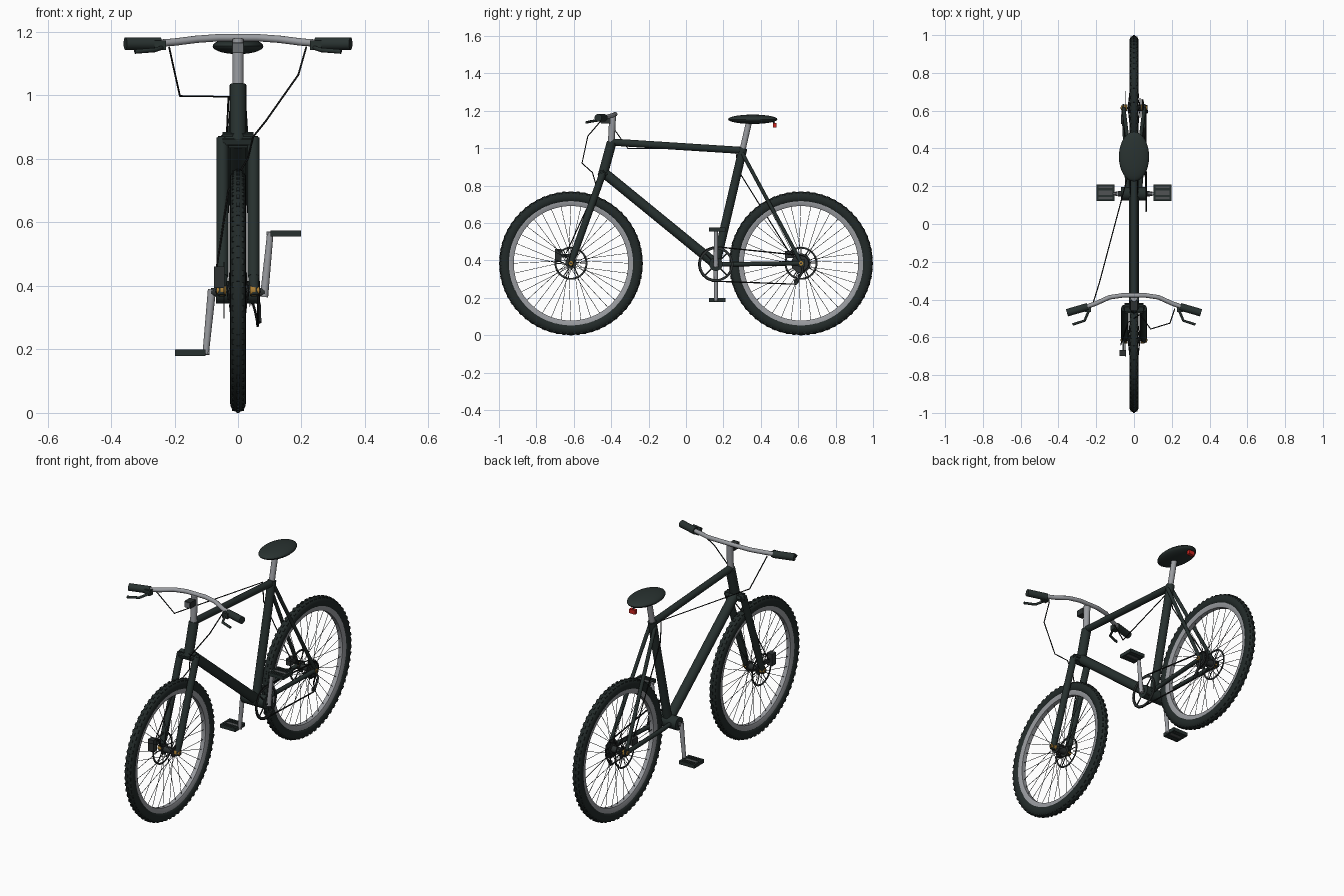
import bpy, bmesh, math
from mathutils import Vector, Matrix

if "Cube" in bpy.data.objects:
    bpy.data.objects.remove(bpy.data.objects["Cube"])


def material(name, rgb):
    m = bpy.data.materials.new(name)
    m.diffuse_color = (*rgb, 1)
    m.use_nodes = True
    m.node_tree.nodes["Principled BSDF"].inputs["Base Color"].default_value = m.diffuse_color
    return m


FRAME = material("frame dark green grey", (0.020, 0.030, 0.028))
RUBBER = material("tyre black", (0.016, 0.023, 0.022))
GRIP = material("grip charcoal", (0.022, 0.032, 0.030))
SILVER = material("silver metal", (0.32, 0.33, 0.35))
STEEL = material("dark steel", (0.026, 0.031, 0.031))
PEDAL = material("pedal grey", (0.08, 0.085, 0.087))
LENS = material("lamp lens grey", (0.15, 0.16, 0.17))
CABLE = material("cable black", (0.008, 0.009, 0.009))
GOLD = material("brass", (0.40, 0.21, 0.035))
RED = material("red reflector", (0.6, 0.018, 0.014))


def finish(bm, name, mat, smooth=True):
    bmesh.ops.recalc_face_normals(bm, faces=bm.faces)
    me = bpy.data.meshes.new(name)
    bm.to_mesh(me)
    bm.free()
    me.materials.append(mat)
    ob = bpy.data.objects.new(name, me)
    bpy.context.collection.objects.link(ob)
    if smooth:
        bpy.ops.object.select_all(action='DESELECT')
        ob.select_set(True)
        bpy.context.view_layer.objects.active = ob
        bpy.ops.object.shade_smooth_by_angle(angle=math.radians(40))
    return ob


def add_rod(bm, a, b, r1, r2=None, seg=16):
    a, b = Vector(a), Vector(b)
    d = b - a
    mat = Matrix.Translation((a + b) / 2) @ d.to_track_quat('Z', 'Y').to_matrix().to_4x4()
    bmesh.ops.create_cone(bm, cap_ends=True, segments=seg, radius1=r1,
                          radius2=r1 if r2 is None else r2, depth=d.length, matrix=mat)


def add_box(bm, c, size, rot=Matrix()):
    mat = Matrix.Translation(c) @ rot @ Matrix.Diagonal((*size, 1))
    bmesh.ops.create_cube(bm, size=1, matrix=mat)


def rod(name, mat, a, b, r1, r2=None, seg=16):
    bm = bmesh.new()
    add_rod(bm, a, b, r1, r2, seg)
    return finish(bm, name, mat)


def box(name, mat, c, size, rot=Matrix()):
    bm = bmesh.new()
    add_box(bm, c, size, rot)
    return finish(bm, name, mat, False)


def wire(name, mat, pts, r, res=2, closed=False):
    cu = bpy.data.curves.new(name, 'CURVE')
    cu.dimensions = '3D'
    cu.bevel_depth, cu.bevel_resolution, cu.use_fill_caps = r, res, True
    sp = cu.splines.new('POLY')
    sp.points.add(len(pts) - 1)
    for p, co in zip(sp.points, pts):
        p.co = (*co, 1)
    sp.use_cyclic_u = closed
    cu.materials.append(mat)
    ob = bpy.data.objects.new(name, cu)
    bpy.context.collection.objects.link(ob)
    bpy.ops.object.select_all(action='DESELECT')
    ob.select_set(True)
    bpy.context.view_layer.objects.active = ob
    bpy.ops.object.convert(target='MESH')
    bpy.ops.object.shade_smooth_by_angle(angle=math.radians(50))


def lathe(name, mat, c, profile, seg=64):
    """Revolve a closed (x, radius) profile around the x axis through c."""
    bm = bmesh.new()
    rings = []
    for i in range(seg):
        t = 2 * math.pi * i / seg
        rings.append([bm.verts.new((c[0] + x, c[1] + r * math.cos(t), c[2] + r * math.sin(t)))
                      for x, r in profile])
    n = len(profile)
    for i in range(seg):
        p, q = rings[i], rings[(i + 1) % seg]
        for j in range(n):
            bm.faces.new((p[j], p[(j + 1) % n], q[(j + 1) % n], q[j]))
    return finish(bm, name, mat)


def ring(name, mat, c, r_out, r_in, w, seg=48):
    return lathe(name, mat, c, [(-w, r_in), (-w, r_out), (w, r_out), (w, r_in)], seg)


def on_wheel(c, r, t, x=0.0):
    return Vector((c[0] + x, c[1] + r * math.cos(t), c[2] + r * math.sin(t)))


def wheel(side, c):
    # tyre with tread knobs
    tyre = [(0.025 * math.cos(a), 0.353 + 0.030 * math.sin(a))
            for a in [2 * math.pi * k / 16 for k in range(16)]]
    lathe(side + "_tyre", RUBBER, c, tyre, 72)
    bm = bmesh.new()
    for i in range(64):
        t = 2 * math.pi * i / 64
        for x, r, tt in ((0, 0.381, t), (0.014, 0.375, t + 0.05), (-0.014, 0.375, t + 0.05)):
            add_box(bm, on_wheel(c, r, tt, x), (0.010, 0.016, 0.008),
                    Matrix.Rotation(tt - math.pi / 2, 4, 'X'))
    finish(bm, side + "_tread", RUBBER, False)
    # rim
    lathe(side + "_rim", SILVER, c, [(-0.018, 0.336), (0.018, 0.336), (0.018, 0.322),
                                     (0.012, 0.306), (-0.012, 0.306), (-0.018, 0.322)], 72)
    # spokes, crossing from alternate hub flanges
    bm = bmesh.new()
    for i in range(36):
        t = 2 * math.pi * i / 36
        lean = 0.6 if i % 4 < 2 else -0.6
        add_rod(bm, on_wheel(c, 0.024, t + lean, 0.03 if i % 2 else -0.03),
                on_wheel(c, 0.31, t), 0.0013, seg=5)
    finish(bm, side + "_spokes", STEEL)
    # hub, flanges, axle and brass nuts
    cx = Vector(c)
    X = Vector((1, 0, 0))
    rod(side + "_hub", STEEL, cx - X * 0.035, cx + X * 0.035, 0.018)
    for s in (-1, 1):
        rod(side + "_hub_flange", STEEL, cx + X * s * 0.028, cx + X * s * 0.033, 0.03)
        rod(side + "_axle_nut", GOLD, cx + X * s * 0.038, cx + X * s * 0.055, 0.0165, seg=12)
        rod(side + "_axle_cap", GOLD, cx + X * s * 0.055, cx + X * s * 0.068, 0.012, seg=12)
    rod(side + "_axle", STEEL, cx - X * 0.072, cx + X * 0.072, 0.005)
    # brake disc on the left
    d = cx - X * 0.044
    ring(side + "_brake_disc", STEEL, d, 0.088, 0.078, 0.0015)
    bm = bmesh.new()
    for i in range(6):
        t = math.pi * i / 3
        add_rod(bm, on_wheel(d, 0.012, t + 0.5), on_wheel(d, 0.08, t), 0.0025, seg=6)
    finish(bm, side + "_disc_arms", STEEL)


F, R, BB = (0, -0.615, 0.385), (0, 0.615, 0.385), (0, 0.16, 0.38)
wheel("front", F)
wheel("rear", R)

# frame tubes
rod("head_tube", FRAME, (0, -0.447, 0.85), (0, -0.397, 1.033), 0.026, seg=20)
rod("top_tube", FRAME, (0, -0.40, 1.033), (0, 0.305, 0.988), 0.019)
rod("down_tube", FRAME, (0, -0.44, 0.87), BB, 0.027)
rod("seat_tube", FRAME, BB, (0, 0.305, 1.0), 0.023)
rod("bottom_bracket", FRAME, (-0.070, 0.16, 0.38), (0.070, 0.16, 0.38), 0.036, seg=20)
for s in (-1, 1):
    rod("seat_stay", FRAME, (s * 0.016, 0.30, 0.975), (s * 0.055, 0.615, 0.39), 0.010)
    wire("chain_stay", FRAME, [(s * 0.03, 0.16, 0.38), (s * 0.038, 0.26, 0.38),
                               (s * 0.055, 0.62, 0.385)], 0.012)
    box("rear_dropout", FRAME, (s * 0.058, 0.617, 0.387), (0.008, 0.036, 0.036))
    # fork leg and its foot
    rod("fork_leg", FRAME, (s * 0.049, -0.445, 0.865), (s * 0.049, -0.60, 0.43), 0.019)
    rod("fork_foot", FRAME, (s * 0.049, -0.595, 0.445), (s * 0.052, -0.620, 0.37), 0.019, 0.013)
tilt = Matrix.Rotation(math.radians(15), 4, 'X')
bm = bmesh.new()
add_box(bm, (0, -0.445, 0.86), (0.126, 0.052, 0.046), tilt)
bmesh.ops.bevel(bm, geom=bm.edges[:], offset=0.014, segments=3, affect='EDGES')
finish(bm, "fork_crown", FRAME)

# seat post, saddle and red reflector
rod("seat_post", SILVER, (0, 0.30, 0.98), (0, 0.338, 1.145), 0.016)
bm = bmesh.new()
bmesh.ops.create_uvsphere(bm, u_segments=32, v_segments=14, radius=1,
                          matrix=Matrix.Translation((0, 0.357, 1.155)) @ Matrix.Diagonal((0.08, 0.132, 0.025, 1)))
finish(bm, "saddle", GRIP)
box("reflector", RED, (0, 0.474, 1.122), (0.036, 0.020, 0.024))
rod("reflector_bracket", GRIP, (0, 0.464, 1.15), (0, 0.472, 1.132), 0.005, seg=8)

# stem, handlebar, lamp
rod("stem", SILVER, (0, -0.40, 1.02), (0, -0.392, 1.178), 0.018)
wire("handlebar", SILVER, [(-0.27, -0.445, 1.163), (-0.20, -0.42, 1.168), (-0.13, -0.388, 1.177),
                           (-0.06, -0.378, 1.182), (0.06, -0.378, 1.182), (0.13, -0.388, 1.177),
                           (0.20, -0.42, 1.168), (0.27, -0.445, 1.163)], 0.012, 3)
box("front_lamp", STEEL, (0, -0.430, 1.150), (0.038, 0.05, 0.034))
box("lamp_lens", LENS, (0, -0.455, 1.150), (0.032, 0.004, 0.028))
for s in (-1, 1):
    rod("grip", GRIP, (s * 0.245, -0.438, 1.163), (s * 0.355, -0.470, 1.163), 0.020)
    box("lever_clamp", GRIP, (s * 0.245, -0.452, 1.158), (0.035, 0.03, 0.03))
    wire("brake_lever", GRIP, [(s * 0.235, -0.45, 1.152), (s * 0.262, -0.512, 1.143),
                               (s * 0.325, -0.532, 1.138)], 0.007)

# brake cables
wire("front_brake_cable", CABLE, [(0.215, -0.45, 1.152), (0.19, -0.525, 1.065), (0.088, -0.556, 0.92),
                                  (0.048, -0.50, 0.87), (0.03, -0.48, 0.80), (-0.03, -0.52, 0.70),
                                  (-0.07, -0.64, 0.44)], 0.003)
wire("rear_brake_cable", CABLE, [(-0.217, -0.42, 1.152), (-0.183, -0.31, 0.998), (-0.03, 0.265, 0.996),
                                 (-0.035, 0.28, 0.88), (-0.056, 0.56, 0.43)], 0.003)

# brake calipers
box("front_caliper", STEEL, (-0.059, -0.683, 0.427), (0.034, 0.034, 0.068))
box("front_caliper_mount", STEEL, (-0.056, -0.645, 0.425), (0.012, 0.06, 0.02))
box("rear_caliper", STEEL, (-0.055, 0.555, 0.432), (0.03, 0.05, 0.035))

# chainring with small spider
ring("chainring", STEEL, (0.064, 0.16, 0.38), 0.093, 0.080, 0.003)
bm = bmesh.new()
for i in range(4):
    t = i * math.pi / 2 + math.pi / 4
    add_rod(bm, on_wheel((0.064, 0.16, 0.38), 0.01, t), on_wheel((0.064, 0.16, 0.38), 0.083, t), 0.0035, seg=6)
finish(bm, "chainring_arms", STEEL)

# stepped rear sprockets
for k in range(4):
    x = 0.034 + k * 0.005
    rod("sprocket", STEEL, (x, 0.615, 0.385), (x + 0.003, 0.615, 0.385), 0.052 - k * 0.006, seg=28)

# derailleur and chain loop
wire("derailleur_cage", STEEL, [(0.058, 0.62, 0.37), (0.066, 0.625, 0.34), (0.068, 0.59, 0.285)], 0.006)
rod("derailleur_pulley", STEEL, (0.058, 0.59, 0.288), (0.066, 0.59, 0.288), 0.014)
chain = [on_wheel((0.064, 0.16, 0.38), 0.093, math.radians(a)) for a in range(80, 281, 20)]
chain += [Vector((0.062, 0.59, 0.273)), Vector((0.060, 0.603, 0.29)), Vector((0.054, 0.60, 0.32))]
chain += [on_wheel((0.046, 0.615, 0.385), 0.042, math.radians(a)) for a in range(-60, 91, 30)]
wire("chain", CABLE, chain, 0.004, 1, True)

# cranks and open cage pedals
rod("crank_axle", STEEL, (-0.085, 0.16, 0.38), (0.085, 0.16, 0.38), 0.014)
for s in (-1, 1):
    zp = 0.377 + s * 0.188
    rod("crank_arm", SILVER, (s * 0.082, 0.16, 0.377 - s * 0.012), (s * 0.102, 0.16, zp + s * 0.004), 0.013, 0.010, 12)
    rod("pedal_spindle", SILVER, (s * 0.09, 0.16, zp), (s * 0.11, 0.16, zp), 0.007, seg=10)
    bm = bmesh.new()
    for x in (0.108, 0.194):
        add_box(bm, (s * x, 0.166, zp), (0.010, 0.088, 0.02))
    for y in (0.128, 0.148, 0.184, 0.204):
        add_box(bm, (s * 0.151, y, zp), (0.09, 0.011, 0.02))
    finish(bm, "pedal_cage", FRAME, False)
    box("pedal_core", PEDAL, (s * 0.151, 0.166, zp), (0.088, 0.08, 0.012))
